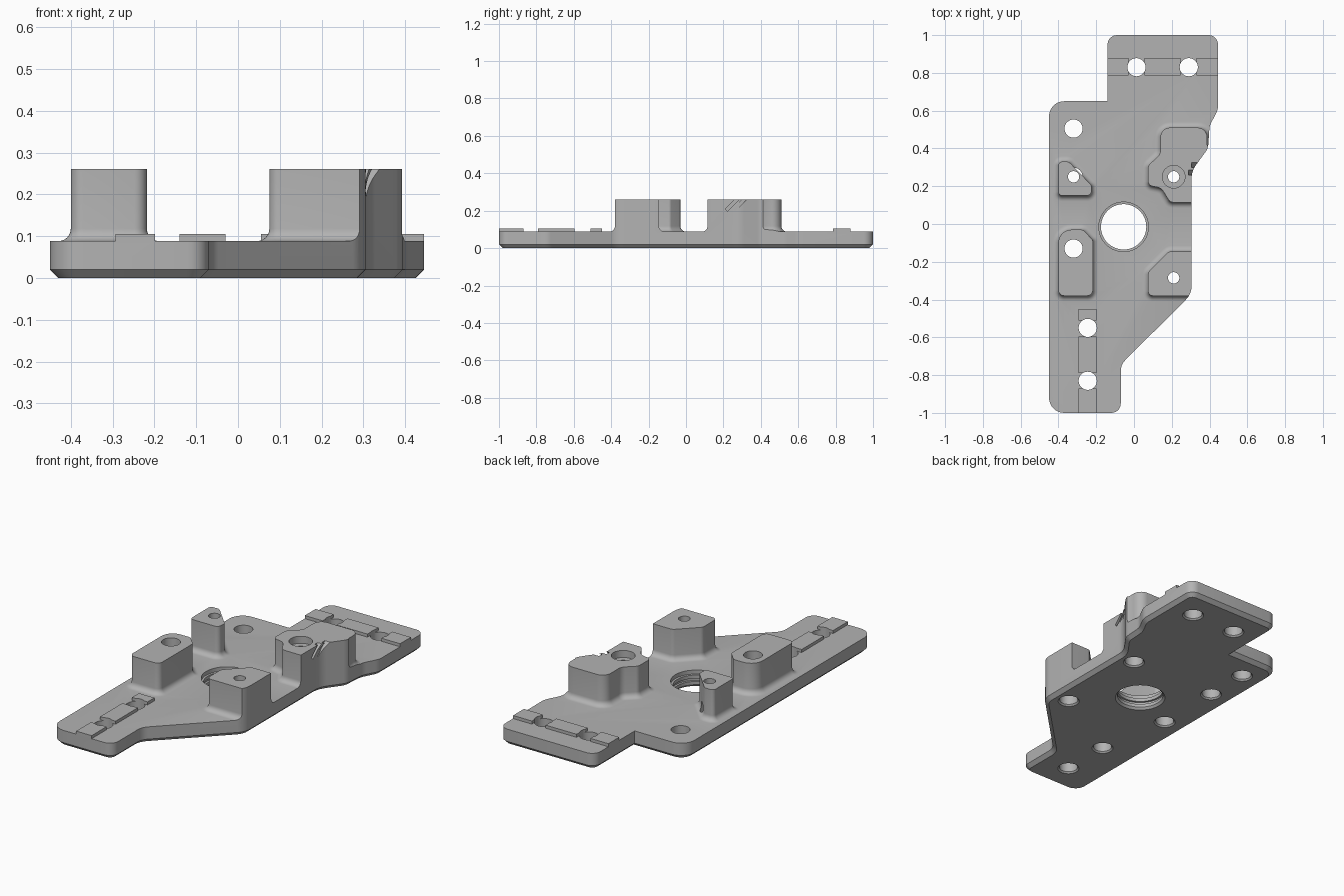
import bpy, bmesh, math
from mathutils import Vector, Matrix

if "Cube" in bpy.data.objects:
    bpy.data.objects.remove(bpy.data.objects["Cube"])

TOP, PAD, BOSS = 0.088, 0.105, 0.26
LOW = -0.03          # stock extends below and is trimmed

grey = bpy.data.materials.new("machined grey")
grey.use_nodes = True
grey.diffuse_color = (0.45, 0.45, 0.45, 1)
grey.node_tree.nodes["Principled BSDF"].inputs["Base Color"].default_value = grey.diffuse_color


def finish(name, bm):
    bmesh.ops.recalc_face_normals(bm, faces=bm.faces)
    me = bpy.data.meshes.new(name)
    bm.to_mesh(me)
    bm.free()
    me.materials.append(grey)
    ob = bpy.data.objects.new(name, me)
    bpy.context.collection.objects.link(ob)
    return ob


def rounded(corners, steps=7):
    """Counter-clockwise corners (x, y, radius) to a filleted outline."""
    out, n = [], len(corners)
    for i, (x, y, r) in enumerate(corners):
        p = Vector((x, y))
        a = (Vector(corners[i - 1][:2]) - p).normalized()
        b = (Vector(corners[(i + 1) % n][:2]) - p).normalized()
        if r == 0:
            out.append(p)
            continue
        half = a.angle(b) / 2
        c = p + (a + b).normalized() * (r / math.sin(half))
        start = p + a * (r / math.tan(half)) - c
        end = p + b * (r / math.tan(half)) - c
        turn = math.atan2(start.x * end.y - start.y * end.x, start.dot(end))
        for k in range(steps + 1):
            out.append(c + Matrix.Rotation(turn * k / steps, 2) @ start)
    return out


def offset(pts, d):
    """Move a counter-clockwise outline outward by d."""
    res = []
    for i, p in enumerate(pts):
        u = (p - pts[i - 1]).normalized()
        v = (pts[(i + 1) % len(pts)] - p).normalized()
        m = Vector((u.y + v.y, -u.x - v.x)) / (1 + u.dot(v))
        res.append(p + m * d)
    return res


def loft(name, pts, levels):
    """Stack offset copies of an outline; levels are (offset, z)."""
    bm = bmesh.new()
    rings = [[bm.verts.new((p.x, p.y, z)) for p in offset(pts, d)] for d, z in levels]
    n = len(pts)
    for lo, hi in zip(rings, rings[1:]):
        for i in range(n):
            bm.faces.new((lo[i - 1], lo[i], hi[i], hi[i - 1]))
    bm.faces.new(rings[0])
    bm.faces.new(rings[-1])
    return finish(name, bm)


def box(name, x0, x1, y0, y1, z0, z1):
    pts = [Vector(p) for p in ((x0, y0), (x1, y0), (x1, y1), (x0, y1))]
    return loft(name, pts, [(0, z0), (0, z1)])


def bore(x, y, profile, sides=40):
    """Turned cutter; profile is (radius, z) from bottom to top."""
    ring = [Vector((math.cos(a), math.sin(a))) for a in
            (2 * math.pi * k / sides for k in range(sides))]
    bm = bmesh.new()
    rings = [[bm.verts.new((x + c.x * r, y + c.y * r, z)) for c in ring] for r, z in profile]
    for lo, hi in zip(rings, rings[1:]):
        for i in range(sides):
            bm.faces.new((lo[i - 1], lo[i], hi[i], hi[i - 1]))
    bm.faces.new(rings[0])
    bm.faces.new(rings[-1])
    return finish("bore_cutter", bm)


def combine(target, tool, operation):
    mod = target.modifiers.new("combine", 'BOOLEAN')
    mod.operation, mod.solver, mod.object = operation, 'EXACT', tool
    bpy.context.view_layer.objects.active = target
    bpy.ops.object.modifier_apply(modifier=mod.name)
    bpy.data.objects.remove(tool)


# Oversized stock, trimmed to the plate outline later
plate = box("mounting_plate", -0.7, 0.7, -1.2, 1.2, LOW, TOP)

# Bosses with filleted feet
R = 0.03
foot = [(R, LOW)] + [(R * (1 - math.sin(t)), TOP + R * (1 - math.cos(t)))
                     for t in (math.pi / 2 * k / 6 for k in range(7))] + [(0, BOSS)]
bosses = {
    "left_back_boss": [(-0.4, 0.15, 0.02), (-0.225, 0.15, 0.025), (-0.225, 0.205, 0.025),
                       (-0.345, 0.33, 0.03), (-0.4, 0.33, 0.02)],
    "left_front_boss": [(-0.4, -0.38, 0.03), (-0.218, -0.38, 0.03), (-0.218, -0.085, 0.02),
                        (-0.27, -0.03, 0.03), (-0.4, -0.03, 0.07)],
    "right_front_boss": [(0.075, -0.38, 0.025), (0.4, -0.38, 0), (0.4, -0.145, 0),
                         (0.185, -0.145, 0.03), (0.075, -0.255, 0.03)],
    "right_back_boss": [(0.19, 0.115, 0.03), (0.41, 0.115, 0), (0.41, 0.38, 0),
                        (0.387, 0.42, 0), (0.387, 0.51, 0.05), (0.14, 0.51, 0.05),
                        (0.14, 0.37, 0.05), (0.075, 0.31, 0.03), (0.075, 0.205, 0.025),
                        (0.145, 0.19, 0.05)],
}
for name, corners in bosses.items():
    combine(plate, loft(name, rounded(corners), foot), 'UNION')

# Raised locating pads between the end holes
for x0, x1 in ((-0.2, -0.03), (0.055, 0.245), (0.33, 0.5)):
    combine(plate, box("back_pad", x0, x1, 0.785, 0.88, LOW / 2, PAD), 'UNION')
for y0, y1 in ((-1.1, -0.87), (-0.79, -0.595), (-0.51, -0.45)):
    combine(plate, box("front_pad", -0.293, -0.198, y0, y1, LOW / 2, PAD), 'UNION')

# Plate outline with a chamfered lower edge
outline = rounded([
    (-0.45, -1, 0.08), (-0.07, -1, 0.05), (-0.07, -0.745, 0.08), (0.305, -0.37, 0.1),
    (0.305, 0.28, 0.12), (0.392, 0.4, 0.08), (0.4, 0.52, 0.1), (0.445, 0.605, 0.1),
    (0.445, 1, 0.05), (-0.14, 1, 0.05), (-0.14, 0.65, 0), (-0.45, 0.65, 0.08)])
combine(plate, loft("outline", outline, [(-0.02, 0), (0, 0.02), (0, 0.4)]), 'INTERSECT')

# Plain screw holes
rim = [(0.066, -0.01), (0.048, 0.008)]
for x, y in ((0.013, 0.83), (0.29, 0.83), (-0.245, -0.55), (-0.245, -0.83),
             (-0.32, 0.505), (-0.32, -0.13)):
    combine(plate, bore(x, y, rim + [(0.048, 0.4)]), 'DIFFERENCE')

# Stepped holes through the other bosses
for x, y, head in ((-0.32, 0.25, 0.03), (0.21, -0.285, 0.03), (0.21, 0.25, 0.06)):
    combine(plate, bore(x, y, rim + [(0.048, 0.14), (0.03, 0.14), (0.03, 0.22),
                                     (head, 0.221), (head, 0.4)]), 'DIFFERENCE')

# Central bearing seat with a retaining groove
seat = [(0.14, -0.01), (0.12, 0.012), (0.12, 0.03), (0.13, 0.031), (0.13, 0.045),
        (0.12, 0.046), (0.12, 0.065), (0.131, 0.066), (0.131, 0.2)]
combine(plate, bore(-0.055, -0.015, seat, 64), 'DIFFERENCE')

# Slanted slots in the side of the back boss
for x, y in ((0.325, 0.298), (0.308, 0.258)):
    slot = box("slot_cutter", -0.02, 0.02, -0.009, 0.009, -0.06, 0.06)
    slot.data.transform(Matrix.Translation((x, y, 0.245)) @
                        Matrix.Rotation(math.radians(-45), 4, 'X'))
    combine(plate, slot, 'DIFFERENCE')

bpy.ops.object.select_all(action='DESELECT')
plate.select_set(True)
bpy.context.view_layer.objects.active = plate
bpy.ops.object.shade_smooth_by_angle(angle=math.radians(30))
